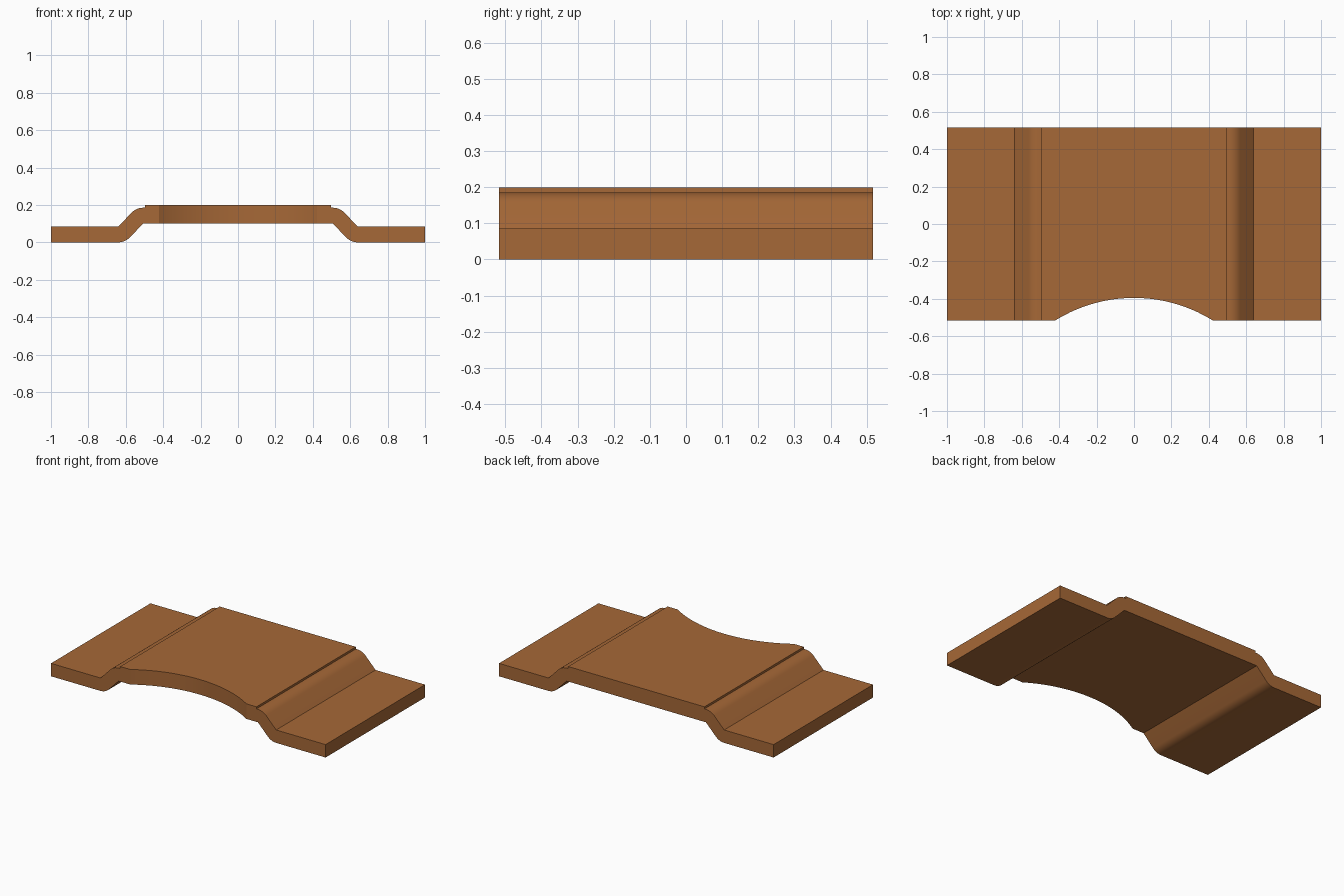
import bpy, bmesh, math

cube = bpy.data.objects.get("Cube")
if cube:
    bpy.data.objects.remove(cube, do_unlink=True)

HALF_DEPTH = 0.517
THICK = 0.085           # sheet thickness, also the outer bend radius
RISE = 0.1              # underside height of the raised middle
INNER, OUTER = 0.507, 0.64   # x of the upper and lower bend centres
STEP, TOP = 0.496, 0.199     # raised pad edge and height
NOTCH_R, NOTCH_Y = 0.795, -1.19

copper = bpy.data.materials.new("copper brown")
copper.use_nodes = True
colour = (0.38, 0.138, 0.038, 1)
copper.diffuse_color = colour
copper.node_tree.nodes["Principled BSDF"].inputs["Base Color"].default_value = colour


def arc(cx, cz, start, end, steps=8):
    """Points on a bend of radius THICK, angles in degrees."""
    angles = [math.radians(start + (end - start) * i / steps) for i in range(steps + 1)]
    return [(cx + THICK * math.cos(a), cz + THICK * math.sin(a)) for a in angles]


# Half profile, from the middle top, over the bends, back to the middle bottom
half = [(STEP, TOP), (STEP, RISE + THICK)]
half += arc(INNER, RISE, 90, 45)
half += [(OUTER, THICK), (1, THICK), (1, 0)]
half += arc(OUTER, THICK, 270, 225)
half += [(INNER, RISE)]
profile = half + [(-x, z) for x, z in reversed(half)]

# Bent plate: profile extruded from front to back
bm = bmesh.new()
face = bm.faces.new([bm.verts.new((x, -HALF_DEPTH, z)) for x, z in profile])
new = bmesh.ops.extrude_face_region(bm, geom=[face])["geom"]
bmesh.ops.translate(bm, vec=(0, 2 * HALF_DEPTH, 0),
                    verts=[v for v in new if isinstance(v, bmesh.types.BMVert)])
bmesh.ops.recalc_face_normals(bm, faces=bm.faces)
mesh = bpy.data.meshes.new("bent_plate")
bm.to_mesh(mesh)
bm.free()
mesh.materials.append(copper)
plate = bpy.data.objects.new("bent_plate", mesh)
bpy.context.collection.objects.link(plate)

# Shallow round notch in the front edge
bpy.ops.mesh.primitive_cylinder_add(vertices=128, radius=NOTCH_R, depth=1,
                                    location=(0, NOTCH_Y, 0))
cutter = bpy.context.object
cutter.name = "notch_cutter"
cutter.hide_render = True
cutter.data.materials.append(copper)
cut = plate.modifiers.new("notch", "BOOLEAN")
cut.operation = "DIFFERENCE"
cut.solver = "EXACT"
cut.object = cutter

bpy.ops.object.select_all(action="DESELECT")
bpy.context.view_layer.objects.active = plate
plate.select_set(True)
bpy.ops.object.modifier_apply(modifier=cut.name)
bpy.data.objects.remove(cutter, do_unlink=True)
bpy.ops.object.shade_smooth_by_angle(angle=math.radians(30))
